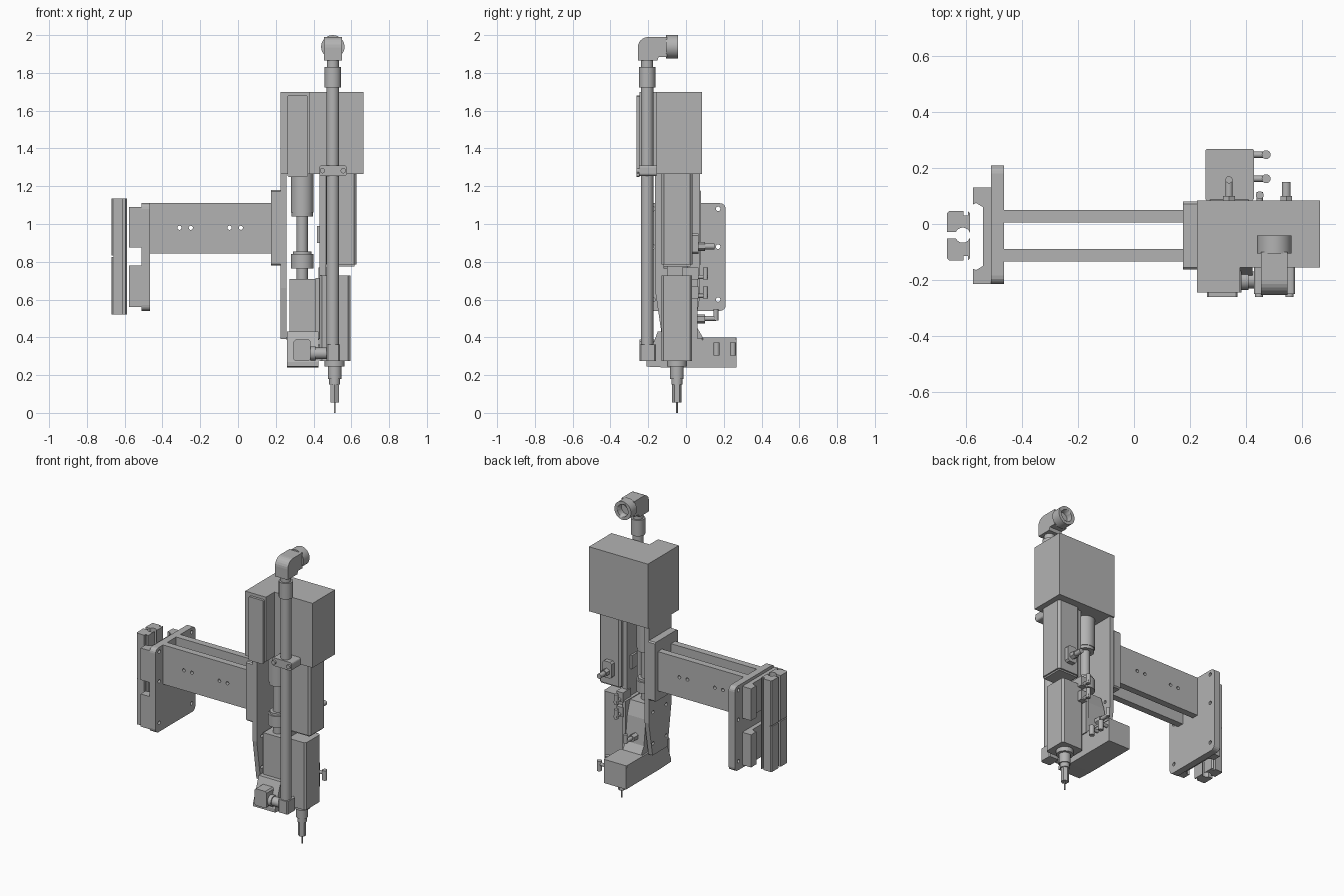
import bpy, bmesh, math
from mathutils import Matrix, Vector

if "Cube" in bpy.data.objects:
    bpy.data.objects.remove(bpy.data.objects["Cube"])

grey = bpy.data.materials.new("machine_grey")
grey.use_nodes = True
grey.diffuse_color = (0.45, 0.45, 0.45, 1)
grey.node_tree.nodes["Principled BSDF"].inputs["Base Color"].default_value = (0.45, 0.45, 0.45, 1)


def finish(name, bm, smooth=False):
    bmesh.ops.recalc_face_normals(bm, faces=bm.faces)
    mesh = bpy.data.meshes.new(name)
    bm.to_mesh(mesh)
    bm.free()
    mesh.materials.append(grey)
    ob = bpy.data.objects.new(name, mesh)
    bpy.context.collection.objects.link(ob)
    if smooth:
        bpy.ops.object.select_all(action='DESELECT')
        ob.select_set(True)
        bpy.context.view_layer.objects.active = ob
        bpy.ops.object.shade_smooth_by_angle(angle=math.radians(35))
    return ob


def box(name, x, y, z, bevel=0, axis=None, segments=1):
    """Box from ranges; bevels the edges along one axis, or all of them."""
    bm = bmesh.new()
    bmesh.ops.create_cube(bm, size=1)
    for v in bm.verts:
        v.co = Vector([r[0] + (c + 0.5) * (r[1] - r[0]) for r, c in zip((x, y, z), v.co)])
    if bevel:
        edges = [e for e in bm.edges if axis is None or
                 abs((e.verts[0].co - e.verts[1].co).normalized()["xyz".index(axis)]) > 0.9]
        bmesh.ops.bevel(bm, geom=edges, offset=bevel, segments=segments, profile=0.5, affect='EDGES')
    return finish(name, bm)


def rod(name, axis, centre, span, r, sides=32, r2=None):
    """Cylinder along an axis; centre gives the two other coordinates in xyz order."""
    bm = bmesh.new()
    bmesh.ops.create_cone(bm, cap_ends=True, segments=sides, radius1=r,
                          radius2=r if r2 is None else r2, depth=span[1] - span[0])
    turn = {'x': Matrix.Rotation(math.pi / 2, 4, 'Y'), 'y': Matrix.Rotation(-math.pi / 2, 4, 'X'),
            'z': Matrix.Identity(4)}[axis]
    place = list(centre)
    place.insert("xyz".index(axis), sum(span) / 2)
    bmesh.ops.transform(bm, matrix=Matrix.Translation(place) @ turn, verts=bm.verts)
    return finish(name, bm, sides > 8)


def prism(name, axis, points, span):
    """Extrude a profile; points give the two other coordinates in xyz order."""
    bm = bmesh.new()
    i = "xyz".index(axis)

    def put(p, d):
        co = list(p)
        co.insert(i, d)
        return bm.verts.new(co)
    face = bm.faces.new([put(p, span[0]) for p in points])
    new = bmesh.ops.extrude_face_region(bm, geom=[face])["geom"]
    move = Vector((0, 0, 0))
    move[i] = span[1] - span[0]
    bmesh.ops.translate(bm, vec=move, verts=[g for g in new if isinstance(g, bmesh.types.BMVert)])
    return finish(name, bm)


def cut(ob, cutters):
    for c in cutters:
        mod = ob.modifiers.new("cut", 'BOOLEAN')
        mod.operation, mod.solver, mod.object = 'DIFFERENCE', 'EXACT', c
    bpy.context.view_layer.update()
    mesh = bpy.data.meshes.new_from_object(ob.evaluated_get(bpy.context.evaluated_depsgraph_get()))
    ob.modifiers.clear()
    ob.data = mesh
    for c in cutters:
        bpy.data.objects.remove(c)


# Rail with bore and side grooves
rail = box("rail", (-0.67, -0.587), (-0.13, 0.046), (0.52, 1.135), 0.008, 'z')
cut(rail, [rod("bore", 'z', (-0.613, -0.04), (0.4, 1.3), 0.027),
           box("rail_slot", (-0.7, -0.63), (-0.052, -0.028), (0.4, 1.3)),
           box("groove", (-0.61, -0.595), (0.03, 0.1), (0.4, 1.3)),
           box("groove", (-0.61, -0.595), (-0.2, -0.115), (0.4, 1.3)),
           box("joint", (-0.7, -0.66), (-0.2, 0.1), (0.825, 0.832))])

# Carriage blocks that wrap round the rail
wrap = [(-0.577, -0.215), (-0.511, -0.215), (-0.511, 0.13), (-0.577, 0.13), (-0.577, 0.07),
        (-0.565, 0.075), (-0.54, 0.06), (-0.54, -0.15), (-0.565, -0.165), (-0.577, -0.16)]
for n, span in enumerate([(0.56, 0.78), (0.875, 1.09)]):
    prism(f"carriage_{n}", 'z', wrap, span)

# End plate with screw holes
plate = box("end_plate", (-0.511, -0.465), (-0.215, 0.21), (0.54, 1.11), 0.03, 'x', 4)
cut(plate, [rod("hole", 'x', (y, z), (-0.6, -0.4), 0.012, 16)
            for y in (-0.175, 0.17) for z in (0.6, 0.88, 1.08)])

# Twin arm plates with holes
for n, y in enumerate([(-0.135, -0.09), (0.005, 0.05)]):
    arm = box(f"arm_plate_{n}", (-0.465, 0.178), y, (0.845, 1.11))
    cut(arm, [rod("hole", 'y', (x, 0.98), (-0.3, 0.2), 0.011, 16)
              for x in (-0.31, -0.25, -0.045, 0.015)])
box("arm_mount", (0.175, 0.226), (-0.163, 0.08), (0.78, 1.18), 0.008, 'x')

# Tapered backbone plate
backbone = prism("backbone_plate", 'x', [(-0.165, 1.27), (-0.165, 0.66), (-0.125, 0.39), (0.035, 0.39),
                                         (0.075, 0.62), (0.075, 1.27)], (0.225, 0.256))
cut(backbone, [rod("hole", 'x', (y, z), (0.1, 0.4), 0.011, 16)
               for y in (-0.11, 0.03) for z in (0.47, 0.68)])

# Upper housing and cover strip
prism("housing", 'z', [(0.225, -0.245), (0.38, -0.245), (0.38, -0.155), (0.665, -0.155),
                       (0.665, 0.085), (0.225, 0.085)], (1.265, 1.7))
box("cover_strip", (0.262, 0.37), (-0.262, -0.245), (1.25, 1.68), 0.005, 'y')

# Drive cylinder, shaft and coupling
drive = (0.34, -0.06)
for name, r, span in [("drive_body", 0.06, (1.06, 1.265)), ("drive_collar", 0.056, (1.04, 1.06)),
                      ("drive_shaft", 0.03, (0.7, 1.04)), ("drive_coupling", 0.06, (0.765, 0.84)),
                      ("drive_washer", 0.05, (0.84, 0.855))]:
    rod(name, 'z', drive, span, r)

# Slide column with its guide strip
box("slide_column", (0.465, 0.628), (-0.13, 0.035), (0.785, 1.27), 0.014, 'z')
box("slide_foot", (0.475, 0.618), (-0.12, 0.025), (0.775, 0.786))
box("guide_strip", (0.432, 0.466), (-0.1, 0.01), (0.72, 1.27))
box("slide_bracket", (0.51, 0.58), (0.035, 0.065), (0.84, 0.95), 0.012, 'y')
rod("slide_port", 'y', (0.545, 0.882), (0.06, 0.15), 0.016, 20)
rod("slide_port_nut", 'y', (0.545, 0.882), (0.06, 0.1), 0.024, 6)
box("sensor", (0.418, 0.435), (-0.08, -0.02), (0.9, 0.99))

# Spindle block and tool
box("spindle_block", (0.432, 0.595), (-0.13, 0.032), (0.275, 0.728), 0.012, 'z')
tool = (0.512, -0.048)
rod("spindle_flange", 'z', tool, (0.245, 0.276), 0.053)
rod("spindle_nose", 'z', tool, (0.18, 0.246), 0.036)
rod("spindle_neck", 'z', tool, (0.15, 0.181), 0.029)
rod("collet_nut", 'z', tool, (0.055, 0.151), 0.025, 6)
rod("tool_bit", 'z', tool, (0, 0.06), 0.005, 12)

# Lower carrier body and foot
prism("carrier_body", 'x', [(-0.12, 0.71), (-0.12, 0.38), (0.1, 0.38), (0.06, 0.45), (0.04, 0.62),
                            (0.01, 0.71)], (0.272, 0.41))
box("carrier_side", (0.41, 0.432), (-0.1, 0.06), (0.39, 0.715))
prism("foot", 'x', [(-0.21, 0.245), (-0.21, 0.27), (-0.15, 0.43), (-0.1, 0.43), (0.03, 0.395),
                    (0.268, 0.395), (0.268, 0.24), (-0.1, 0.24)], (0.26, 0.425))
box("foot_cap", (0.256, 0.429), (0.085, 0.268), (0.385, 0.4), 0.004, 'z')

# Inlet at the foot
box("inlet_block", (0.294, 0.385), (-0.245, -0.13), (0.275, 0.388), 0.01, 'y')
rod("inlet_tube", 'x', (-0.2, 0.315), (0.37, 0.48), 0.03)
rod("inlet_collar", 'x', (-0.2, 0.315), (0.385, 0.41), 0.037)
box("inlet_elbow", (0.468, 0.541), (-0.245, -0.158), (0.275, 0.362), 0.008, 'z')

# Tall pipe, couplings and clamp
pipe = (0.502, -0.206)
rod("pipe", 'z', pipe, (0.35, 1.73), 0.033)
rod("pipe_coupling", 'z', pipe, (1.722, 1.83), 0.044)
rod("pipe_neck", 'z', pipe, (1.83, 1.87), 0.032)
box("pipe_clamp", (0.43, 0.576), (-0.25, -0.155), (1.255, 1.31), 0.012, 'y', 3)
for n, x in enumerate((0.447, 0.557)):
    rod(f"clamp_screw_{n}", 'y', (x, 1.282), (-0.262, -0.245), 0.014, 16)

# Top elbow with its open socket
arc = [(-0.2 - 0.055 * math.sin(a), 1.935 + 0.055 * math.cos(a))
       for a in [math.pi / 2 * k / 6 for k in range(7)]]
prism("top_elbow", 'x', arc + [(-0.255, 1.865), (-0.152, 1.865), (-0.145, 1.885), (-0.1, 1.885),
                               (-0.1, 1.99)], (0.455, 0.55))
ring = rod("top_socket", 'y', (0.502, 1.938), (-0.105, -0.042), 0.062)
cut(ring, [rod("socket_bore", 'y', (0.502, 1.938), (-0.085, 0.1), 0.04)])

# Small air fittings on the foot side
for n, y in enumerate((0.162, 0.248)):
    rod(f"foot_barb_{n}", 'x', (y, 0.35), (0.42, 0.475), 0.011, 16)
    rod(f"foot_tip_{n}", 'z', (0.473, y), (0.305, 0.372), 0.016, 16)

# Rear valves with their ports
for n, z in enumerate((0.64, 0.74)):
    box(f"valve_{n}", (0.425, 0.475), (-0.02, 0.065), (z - 0.035, z + 0.03))
    rod(f"valve_port_{n}", 'y', (0.45, z - 0.02), (0.06, 0.115), 0.011, 16)
    rod(f"valve_tip_{n}", 'z', (0.45, 0.103), (z - 0.035, z + 0.03), 0.014, 16)

# Bent hose behind the carrier
rod("hose_nut", 'y', (0.34, 0.497), (0.03, 0.1), 0.024, 6)
rod("hose_run", 'y', (0.34, 0.5), (0.09, 0.16), 0.013, 16)
rod("hose_rise", 'z', (0.34, 0.158), (0.49, 0.55), 0.013, 16)
